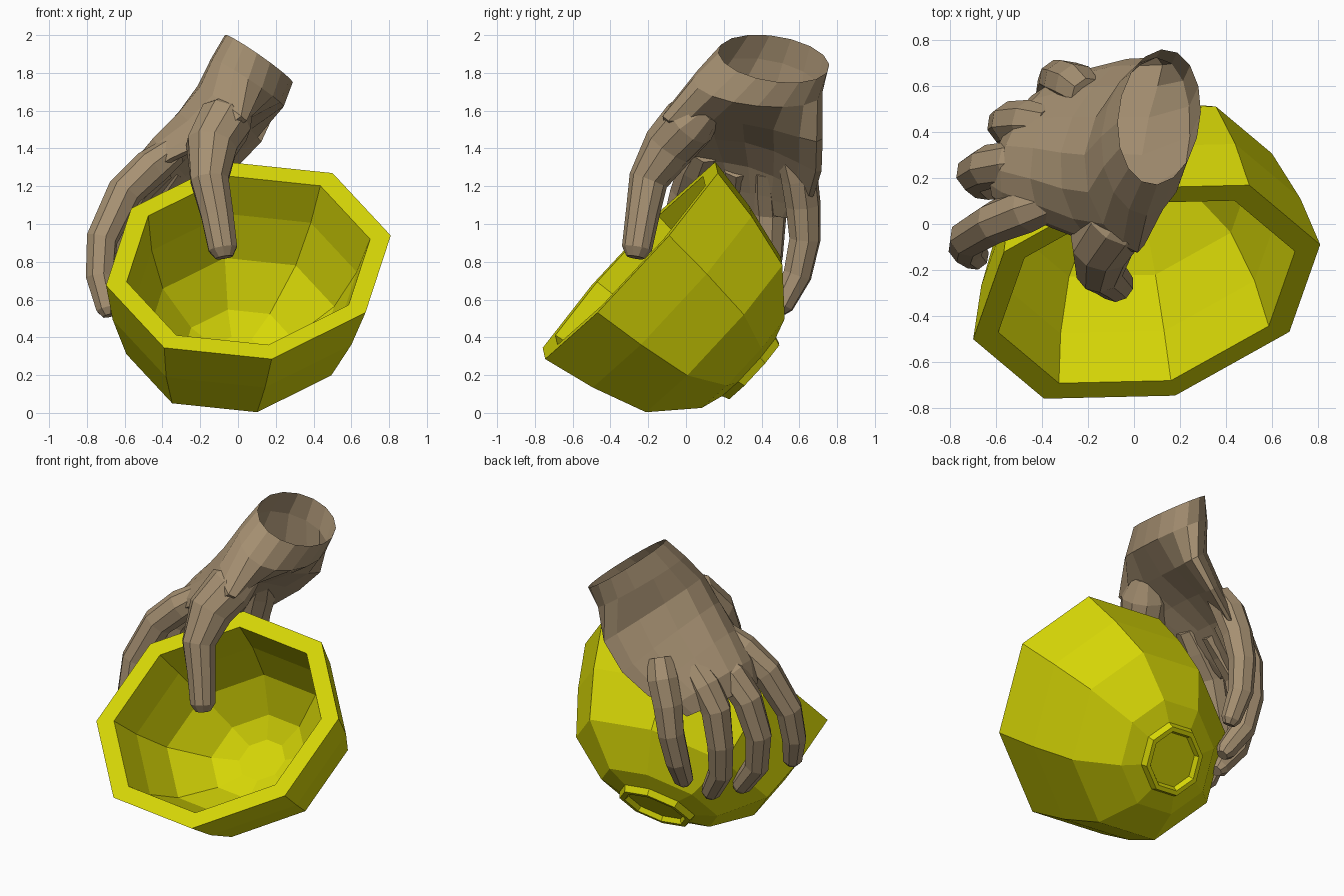
import bpy, bmesh, math
from mathutils import Vector as V

cube = bpy.data.objects.get("Cube")
if cube:
    bpy.data.objects.remove(cube, do_unlink=True)


def material(name, rgb):
    m = bpy.data.materials.new(name)
    m.use_nodes = True
    m.diffuse_color = (*rgb, 1)
    m.node_tree.nodes["Principled BSDF"].inputs["Base Color"].default_value = (*rgb, 1)
    return m


yellow = material("bowl yellow", (0.68, 0.68, 0.002))
brown = material("skin brown", (0.385, 0.283, 0.17))


def ring(centre, a, b, sides, phase=0.0, curl=V((0, 0, 0))):
    """Elliptical loop of points; curl bends both ends of axis a."""
    loop = []
    for i in range(sides):
        t = phase + math.tau * i / sides
        loop.append(centre + a * math.cos(t) + b * math.sin(t) + curl * math.cos(t) ** 2)
    return loop


def skin(name, rings, mat, cap_first=True):
    """Loft a flat-shaded surface through equal loops."""
    bm = bmesh.new()
    loops = [[bm.verts.new(p) for p in r] for r in rings]
    n = len(loops[0])
    for lo, hi in zip(loops, loops[1:]):
        for i in range(n):
            j = (i + 1) % n
            bm.faces.new((lo[i], lo[j], hi[j], hi[i]))
    if cap_first:
        bm.faces.new(loops[0][::-1])
    bm.faces.new(loops[-1])
    bmesh.ops.recalc_face_normals(bm, faces=bm.faces)
    me = bpy.data.meshes.new(name)
    bm.to_mesh(me)
    bm.free()
    me.materials.append(mat)
    ob = bpy.data.objects.new(name, me)
    bpy.context.collection.objects.link(ob)
    return ob


def digit(name, path, radii, sides=8):
    """Tapered finger along a path with a rounded tip."""
    pts = [V(p) for p in path]
    rad = list(radii)
    end = (pts[-1] - pts[-2]).normalized()
    pts.append(pts[-1] + end * rad[-1] * 0.6)
    rad.append(rad[-1] * 0.6)
    rings = []
    for i, p in enumerate(pts):
        d = (pts[min(i + 1, len(pts) - 1)] - pts[max(i - 1, 0)]).normalized()
        a = d.cross(V((0.6, -0.8, 0.1))).normalized()
        rings.append(ring(p, a * rad[i], d.cross(a) * rad[i], sides, math.pi / sides))
    skin(name, rings, brown)


# Tilted octagonal bowl: (depth below the rim, relative width), foot to inside floor
u = V((0.803, 0.448, 0.398)).normalized()
v = V((-0.57, 0.507, 0.644))
v = (v - u * v.dot(u)).normalized()
axis = u.cross(v)
rim_centre = V((0.055, -0.295, 0.807))
profile = [(0.85, 0.23), (0.88, 0.25), (0.88, 0.29), (0.84, 0.31), (0.80, 0.48),
           (0.59, 0.79), (0.29, 0.92), (0, 1), (0, 0.855),
           (0.25, 0.79), (0.5, 0.66), (0.70, 0.39), (0.76, 0.19)]
skin("bowl", [ring(rim_centre - axis * d, u * 0.81 * w, v * 0.68 * w, 8, math.pi / 8)
              for d, w in profile], yellow)

# Wrist and palm: centre, width axis, outward axis, half width, half thickness, curl
sections = [
    ((0.11, 0.465, 1.875), (0.03, 1, -0.1), (-0.8, -0.1, 0.55), 0.295, 0.22, 0),
    ((0.05, 0.38, 1.75), (0.06, 1, -0.1), (-0.84, 0, 0.55), 0.345, 0.23, 0.03),
    ((-0.09, 0.30, 1.63), (0.1, 1, -0.14), (-0.78, 0, 0.62), 0.43, 0.16, 0.19),
    ((-0.24, 0.31, 1.51), (0.15, 1, -0.2), (-0.7, 0, 0.7), 0.42, 0.11, 0.21),
    ((-0.38, 0.33, 1.37), (0.24, 1, -0.28), (-0.65, 0, 0.75), 0.37, 0.09, 0.16),
    ((-0.49, 0.34, 1.22), (0.34, 1, -0.26), (-0.75, 0, 0.65), 0.31, 0.09, 0.08),
    ((-0.54, 0.34, 1.10), (0.4, 1, -0.2), (-0.85, 0, 0.5), 0.26, 0.06, 0.04),
]
palm = []
for c, w, n, half, thick, curl in sections:
    w, n = V(w).normalized(), V(n).normalized()
    palm.append(ring(V(c), w * half, n * thick, 16, 0, n * -curl))
skin("palm_and_wrist", palm, brown, cap_first=False)

# Thumb reaching over the rim into the bowl
digit("thumb",
      [(0.0, 0.12, 1.62), (-0.07, 0.02, 1.54), (-0.14, -0.09, 1.41), (-0.15, -0.2, 1.23),
       (-0.11, -0.23, 1.05), (-0.08, -0.26, 0.87)],
      (0.09, 0.15, 0.14, 0.105, 0.09, 0.08), 10)

# Four fingers wrapped round the outside of the bowl
fingers = {
    "index_finger": [(-0.34, 0.10, 1.39), (-0.46, 0.06, 1.30), (-0.60, 0.01, 1.17),
                     (-0.72, -0.06, 0.92), (-0.73, -0.10, 0.72), (-0.69, -0.14, 0.55)],
    "middle_finger": [(-0.40, 0.27, 1.31), (-0.52, 0.26, 1.22), (-0.63, 0.25, 1.08),
                      (-0.69, 0.22, 0.85), (-0.65, 0.18, 0.62), (-0.53, 0.17, 0.45)],
    "ring_finger": [(-0.36, 0.43, 1.30), (-0.45, 0.44, 1.20), (-0.53, 0.44, 1.06),
                    (-0.555, 0.43, 0.83), (-0.53, 0.39, 0.62), (-0.43, 0.35, 0.45)],
    "little_finger": [(-0.20, 0.56, 1.36), (-0.25, 0.60, 1.25), (-0.30, 0.62, 1.10),
                      (-0.33, 0.63, 0.92), (-0.35, 0.59, 0.73), (-0.34, 0.51, 0.57)],
}
for name, path in fingers.items():
    digit(name, path, (0.08, 0.10, 0.095, 0.085, 0.078, 0.062))
